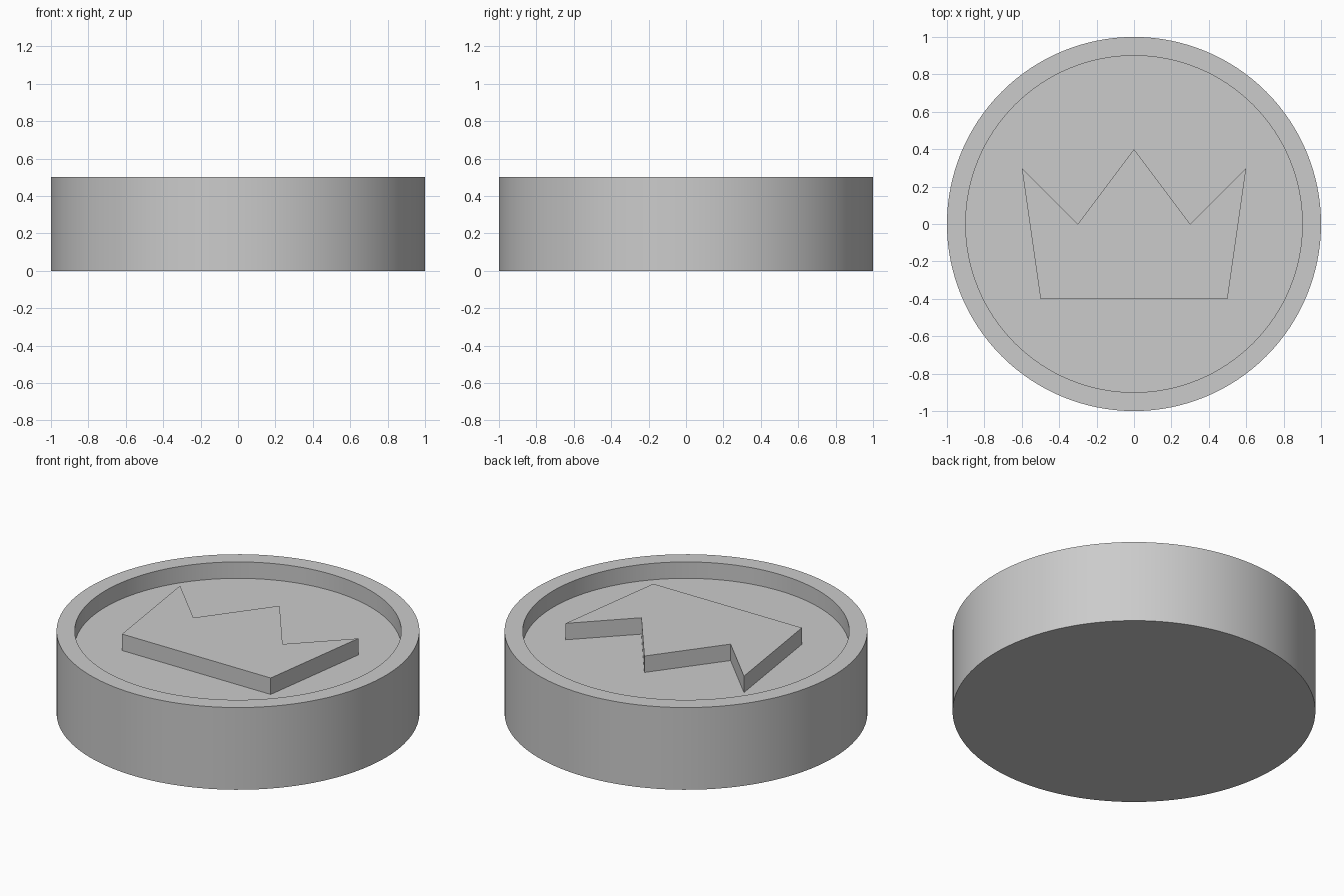
import bpy
import bmesh
import math
from mathutils import Matrix, Vector

SEGMENTS = 128
RADIUS, INNER_RADIUS = 1.0, 0.9
HEIGHT, FLOOR = 0.5, 0.4

cube = bpy.data.objects.get("Cube")
if cube:
    bpy.data.objects.remove(cube, do_unlink=True)


def make_material(name, color):
    mat = bpy.data.materials.new(name)
    mat.use_nodes = True
    mat.diffuse_color = color
    mat.node_tree.nodes["Principled BSDF"].inputs["Base Color"].default_value = color
    return mat


def add_object(name, bm, mat):
    bmesh.ops.recalc_face_normals(bm, faces=bm.faces[:])
    mesh = bpy.data.meshes.new(name)
    bm.to_mesh(mesh)
    bm.free()
    mesh.materials.append(mat)
    obj = bpy.data.objects.new(name, mesh)
    bpy.context.collection.objects.link(obj)
    return obj


grey = make_material("plain grey", (0.6, 0.6, 0.6, 1.0))

# Disc with a raised rim: solid cylinder whose top is inset and pushed down
bm = bmesh.new()
bmesh.ops.create_cone(bm, cap_ends=True, segments=SEGMENTS, radius1=RADIUS,
                      radius2=RADIUS, depth=HEIGHT,
                      matrix=Matrix.Translation((0, 0, HEIGHT / 2)))
top = max(bm.faces, key=lambda f: f.calc_center_median().z)
ring = bmesh.ops.extrude_face_region(bm, geom=[top])
bmesh.ops.delete(bm, geom=[top], context='FACES_ONLY')
inner = [v for v in ring["geom"] if isinstance(v, bmesh.types.BMVert)]
bmesh.ops.scale(bm, verts=inner, vec=(INNER_RADIUS, INNER_RADIUS, 1))
floor = next(f for f in ring["geom"] if isinstance(f, bmesh.types.BMFace))
sunk = bmesh.ops.extrude_face_region(bm, geom=[floor])
bmesh.ops.delete(bm, geom=[floor], context='FACES_ONLY')
bmesh.ops.translate(bm, vec=(0, 0, FLOOR - HEIGHT),
                    verts=[v for v in sunk["geom"] if isinstance(v, bmesh.types.BMVert)])
disc = add_object("rimmed_disc", bm, grey)

# Crown emblem: mirrored outline extruded up from the recessed floor
half = [(0.5, -0.4), (0.6, 0.3), (0.3, 0.0)]
outline = half + [(0.0, 0.4)] + [(-x, y) for x, y in reversed(half)]
bm = bmesh.new()
base = bm.faces.new([bm.verts.new((x, y, FLOOR)) for x, y in outline])
raised = bmesh.ops.extrude_face_region(bm, geom=[base], use_keep_orig=True)
bmesh.ops.translate(bm, vec=Vector((0, 0, HEIGHT - FLOOR)),
                    verts=[v for v in raised["geom"] if isinstance(v, bmesh.types.BMVert)])
add_object("crown_emblem", bm, grey)

# Smooth round walls, crisp rim edges
bpy.ops.object.select_all(action='DESELECT')
disc.select_set(True)
bpy.context.view_layer.objects.active = disc
bpy.ops.object.shade_smooth_by_angle(angle=math.radians(30))
